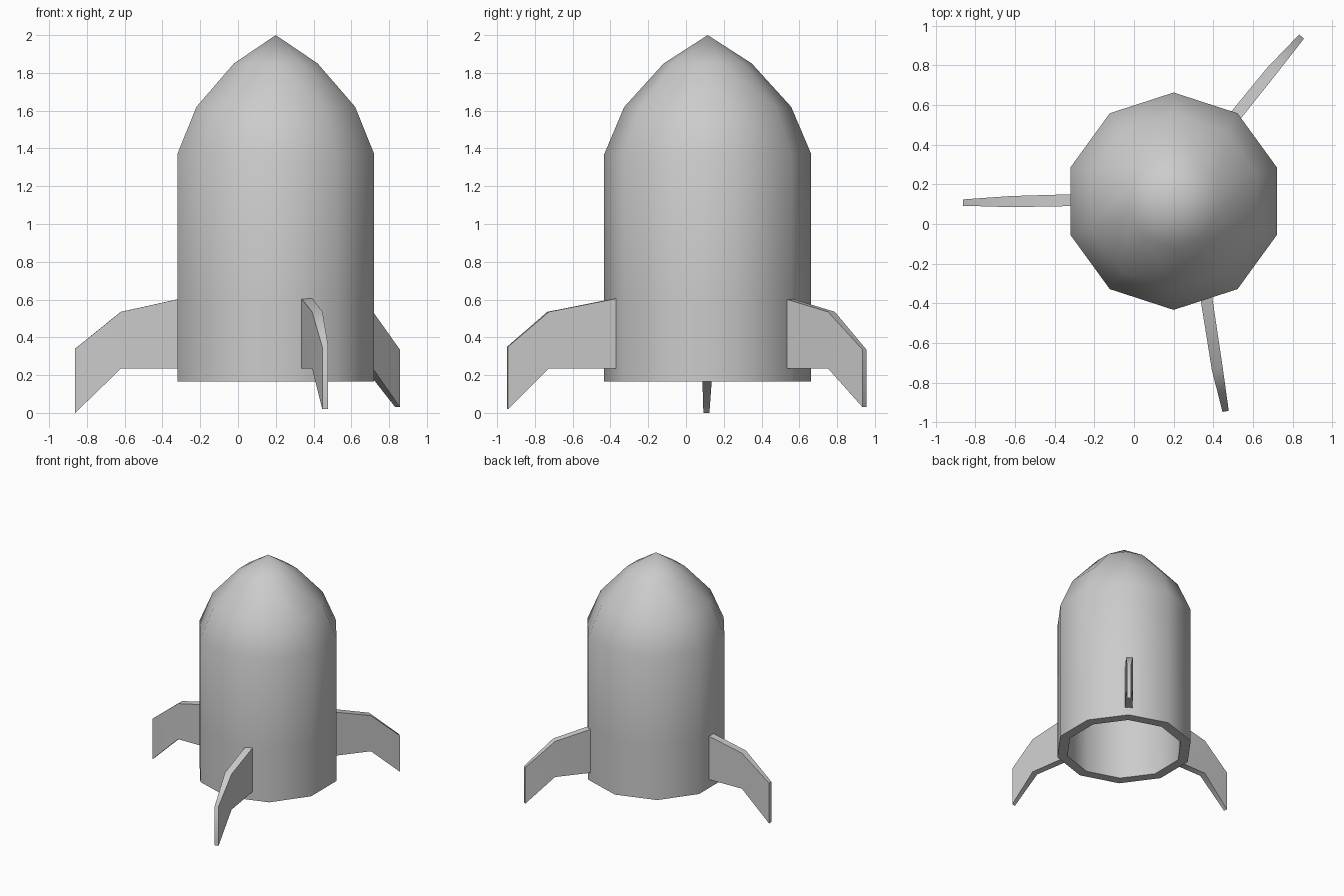
import bpy, bmesh, math
from mathutils import Vector

if "Cube" in bpy.data.objects:
    bpy.data.objects.remove(bpy.data.objects["Cube"])

CENTER = Vector((0.2, 0.115, 0))
SIDES = 10


def finish(name, bm, angle):
    bmesh.ops.remove_doubles(bm, verts=bm.verts, dist=0.0005)
    bmesh.ops.recalc_face_normals(bm, faces=bm.faces)
    mesh = bpy.data.meshes.new(name)
    bm.to_mesh(mesh)
    bm.free()
    obj = bpy.data.objects.new(name, mesh)
    bpy.context.collection.objects.link(obj)
    bpy.ops.object.select_all(action='DESELECT')
    obj.select_set(True)
    bpy.context.view_layer.objects.active = obj
    bpy.ops.object.shade_smooth_by_angle(angle=math.radians(angle))
    return obj


def skin(bm, rings):
    """Bridge successive closed rings of points with quads."""
    rings = [[bm.verts.new(p) for p in ring] for ring in rings]
    for a, b in zip(rings, rings[1:]):
        for i in range(len(a)):
            j = (i + 1) % len(a)
            bm.faces.new((a[i], a[j], b[j], b[i]))
    return rings


# Hollow ten-sided hull: outer skin, bottom rim, then inner skin
profile = [(0, 2.0), (0.233, 1.85), (0.442, 1.62), (0.548, 1.37), (0.548, 0.605),
           (0.548, 0.165), (0.465, 0.165), (0.465, 1.35), (0.37, 1.57),
           (0.19, 1.77), (0, 1.89)]
bm = bmesh.new()
skin(bm, [[CENTER + Vector((r * math.cos(a), r * math.sin(a), z))
           for a in (math.radians(90 + 360 * i / SIDES) for i in range(SIDES))]
          for r, z in profile])
finish("rocket_body", bm, 60)


# Swept fins: plan-view root, knee and tip, with heights and thickness
def fin(name, root, knee, tip, tip_low, tip_high):
    root, knee, tip = (Vector((*p, 0)) for p in (root, knee, tip))
    direction = (tip - root).normalized()
    side = Vector((-direction.y, direction.x, 0))
    inner = root - direction * 0.04
    stations = [(inner, 0.235, 0.61, 0.03), (knee, 0.235, 0.535, 0.028),
                (tip, tip_low, tip_high, 0.016)]
    bm = bmesh.new()
    rings = []
    for p, low, high, half in stations:
        rings.append([p + side * s * half + Vector((0, 0, z))
                      for s, z in ((-1, low), (1, low), (1, high), (-1, high))])
    rings = skin(bm, rings)
    bm.faces.new(rings[0])
    bm.faces.new(rings[-1])
    finish(name, bm, 50)


fin("left_fin", (-0.32, 0.12), (-0.62, 0.113), (-0.862, 0.108), 0.0, 0.34)
fin("back_right_fin", (0.52, 0.555), (0.693, 0.77), (0.845, 0.945), 0.03, 0.335)
fin("front_fin", (0.368, -0.39), (0.42, -0.73), (0.462, -0.945), 0.02, 0.35)
